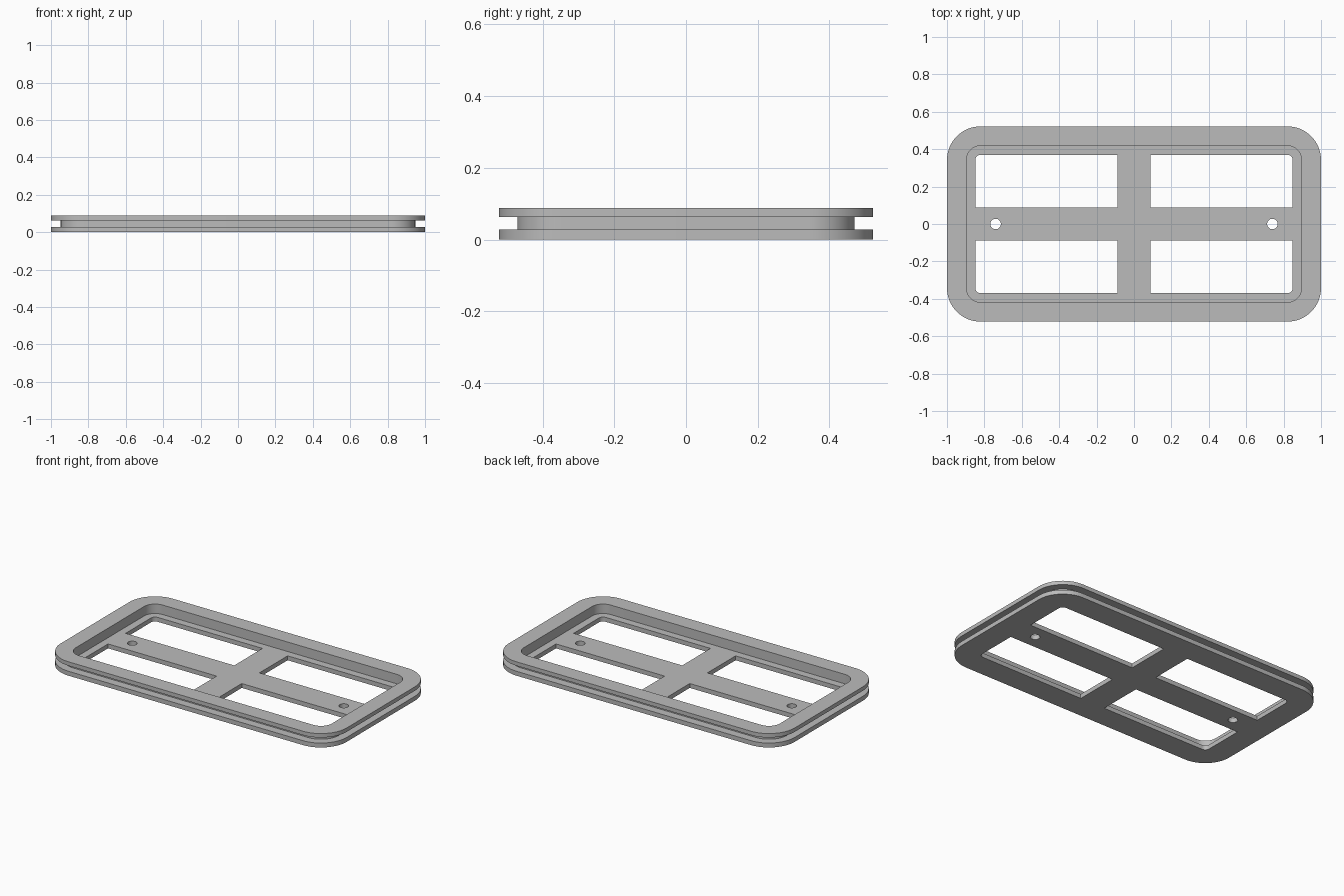
import bpy
import bmesh
from math import cos, sin, pi, radians

cube = bpy.data.objects.get("Cube")
if cube:
    bpy.data.objects.remove(cube, do_unlink=True)

# Main sizes
HALF_X, HALF_Y, RADIUS = 1.0, 0.522, 0.18
FLOOR, GROOVE_TOP, TOP = 0.028, 0.063, 0.088
GROOVE, RECESS, LEDGE = 0.052, 0.104, 0.152   # insets from the outer edge
BAR = 0.088                                   # half width of the cross bars

grey = bpy.data.materials.new("grey")
grey.use_nodes = True
grey.diffuse_color = (0.5, 0.5, 0.5, 1)
grey.node_tree.nodes["Principled BSDF"].inputs["Base Color"].default_value = (0.5, 0.5, 0.5, 1)


def arc(cx, cy, r, start, sweep, steps):
    return [(cx + r * cos(start + sweep * i / steps), cy + r * sin(start + sweep * i / steps))
            for i in range(steps + 1)]


def rounded_outline(inset):
    r = RADIUS - inset
    x, y = HALF_X - RADIUS, HALF_Y - RADIUS
    points = []
    for k, (sx, sy) in enumerate([(1, 1), (-1, 1), (-1, -1), (1, -1)]):
        points += arc(sx * x, sy * y, r, k * pi / 2, pi / 2, 16)
    return points


def window_outline(sx, sy):
    # Only the corner nearest the frame corner is rounded
    r = RADIUS - LEDGE
    points = [(BAR, BAR), (HALF_X - LEDGE, BAR)]
    points += arc(HALF_X - RADIUS, HALF_Y - RADIUS, r, 0, pi / 2, 8)
    points.append((BAR, HALF_Y - LEDGE))
    return [(sx * x, sy * y) for x, y in points]


bm = bmesh.new()


def ring(points, z):
    verts = [bm.verts.new((x, y, z)) for x, y in points]
    edges = [bm.edges.new((v, verts[i - 1])) for i, v in enumerate(verts)]
    return verts, edges


def bridge(a, b):
    for i in range(len(a)):
        bm.faces.new((a[i - 1], a[i], b[i], b[i - 1]))


# Grooved rim: lower flange, groove, upper flange and recess wall
section = [(0, 0), (0, FLOOR), (GROOVE, FLOOR), (GROOVE, GROOVE_TOP),
           (0, GROOVE_TOP), (0, TOP), (RECESS, TOP), (RECESS, FLOOR)]
rings = [ring(rounded_outline(inset), z) for inset, z in section]
for (a, _), (b, _) in zip(rings, rings[1:]):
    bridge(a, b)

# Windows and screw holes through the floor
openings = [window_outline(sx, sy) for sx in (-1, 1) for sy in (-1, 1)]
openings += [arc(sx * 0.74, 0, 0.028, 0, 2 * pi, 32)[:-1] for sx in (-1, 1)]
lower_edges, upper_edges = list(rings[0][1]), list(rings[-1][1])
for outline in openings:
    low, low_e = ring(outline, 0)
    high, high_e = ring(outline, FLOOR)
    bridge(low, high)
    lower_edges += low_e
    upper_edges += high_e

# Underside and recessed floor with the cross bars
for edges in (lower_edges, upper_edges):
    bmesh.ops.triangle_fill(bm, edges=edges, use_beauty=True, normal=(0, 0, 1))

bmesh.ops.recalc_face_normals(bm, faces=bm.faces)
mesh = bpy.data.meshes.new("grooved_frame")
bm.to_mesh(mesh)
bm.free()
mesh.materials.append(grey)
frame = bpy.data.objects.new("grooved_frame", mesh)
bpy.context.collection.objects.link(frame)

bpy.ops.object.select_all(action="DESELECT")
frame.select_set(True)
bpy.context.view_layer.objects.active = frame
bpy.ops.object.shade_smooth_by_angle(angle=radians(30))
